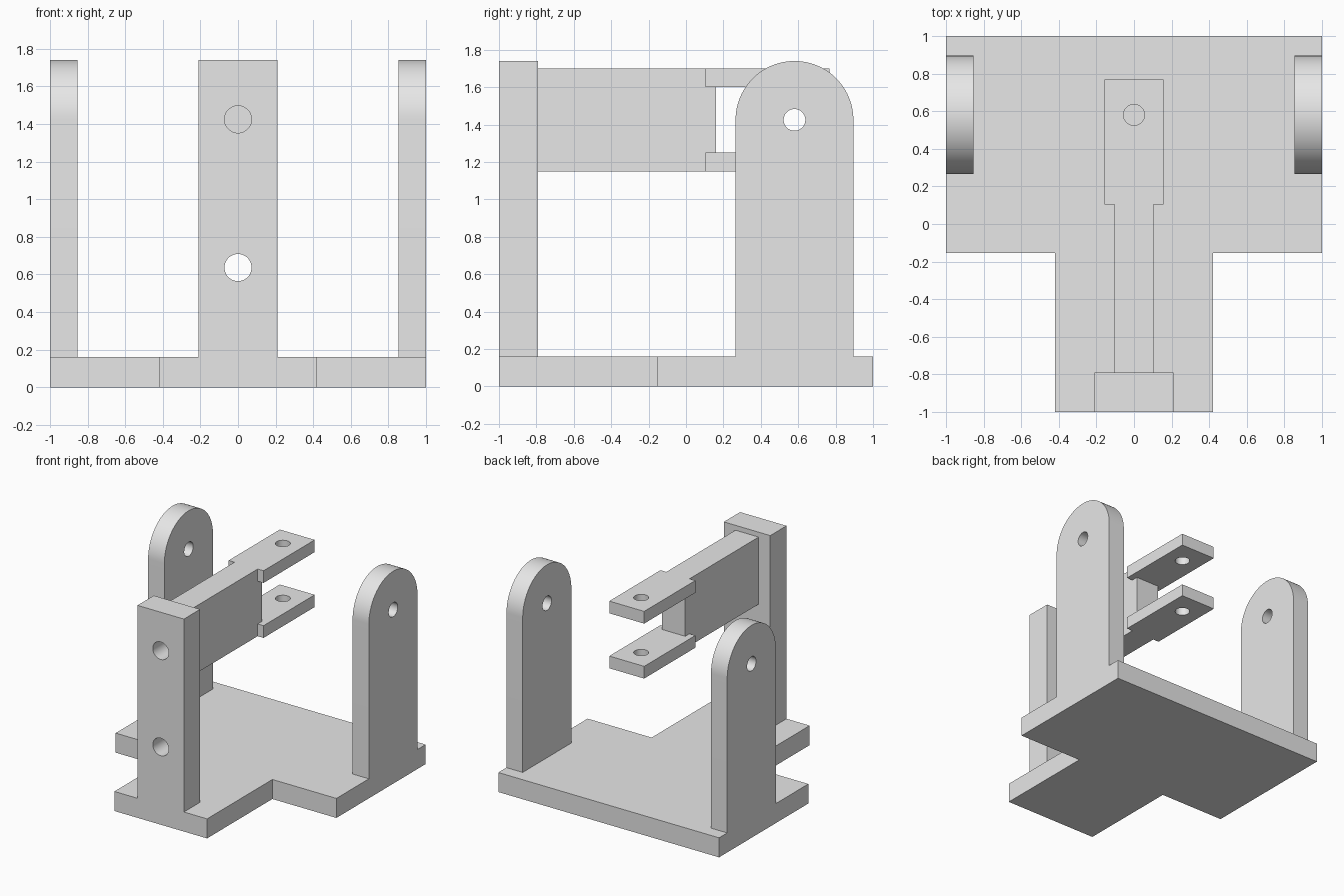
import bpy
import bmesh
from math import sin, cos, pi, radians
from mathutils import Matrix, Vector

cube = bpy.data.objects.get("Cube")
if cube:
    bpy.data.objects.remove(cube, do_unlink=True)

GREY = (0.8, 0.8, 0.8, 1.0)
grey = bpy.data.materials.new("plain_grey")
grey.use_nodes = True
grey.diffuse_color = GREY
grey.node_tree.nodes["Principled BSDF"].inputs["Base Color"].default_value = GREY


def prism(name, outline, direction):
    """Solid made by sweeping a flat outline along a direction."""
    bm = bmesh.new()
    face = bm.faces.new([bm.verts.new(p) for p in outline])
    swept = bmesh.ops.extrude_face_region(bm, geom=[face])
    verts = [g for g in swept["geom"] if isinstance(g, bmesh.types.BMVert)]
    bmesh.ops.translate(bm, verts=verts, vec=direction)
    bmesh.ops.recalc_face_normals(bm, faces=bm.faces[:])
    mesh = bpy.data.meshes.new(name)
    bm.to_mesh(mesh)
    bm.free()
    mesh.materials.append(grey)
    obj = bpy.data.objects.new(name, mesh)
    bpy.context.collection.objects.link(obj)
    return obj


def box(name, x, y, z):
    outline = [(x[0], y[0], z[0]), (x[1], y[0], z[0]),
               (x[1], y[1], z[0]), (x[0], y[1], z[0])]
    return prism(name, outline, (0, 0, z[1] - z[0]))


def drill(obj, centre, axis, radius, depth=0.5):
    """Cut a round hole through an object."""
    bm = bmesh.new()
    turn = Vector((0, 0, 1)).rotation_difference(Vector(axis)).to_matrix().to_4x4()
    bmesh.ops.create_cone(bm, cap_ends=True, segments=48, radius1=radius,
                          radius2=radius, depth=depth,
                          matrix=Matrix.Translation(centre) @ turn)
    mesh = bpy.data.meshes.new("hole_cutter")
    bm.to_mesh(mesh)
    bm.free()
    mesh.materials.append(grey)
    cutter = bpy.data.objects.new("hole_cutter", mesh)
    cutter.hide_render = True
    bpy.context.collection.objects.link(cutter)
    mod = obj.modifiers.new("hole", 'BOOLEAN')
    mod.operation, mod.solver, mod.object = 'DIFFERENCE', 'EXACT', cutter
    graph = bpy.context.evaluated_depsgraph_get()
    cut = bpy.data.meshes.new_from_object(obj.evaluated_get(graph))
    obj.modifiers.clear()
    obj.data = cut
    bpy.data.objects.remove(cutter, do_unlink=True)


def smooth(obj):
    bpy.ops.object.select_all(action='DESELECT')
    obj.select_set(True)
    bpy.context.view_layer.objects.active = obj
    bpy.ops.object.shade_smooth_by_angle(angle=radians(30))


BASE_TOP = 0.16
PIVOT_Y, PIVOT_Z = 0.58, 1.425

# T-shaped base plate
half = [(0.42, -1), (0.42, -0.155), (1, -0.155), (1, 1)]
tee = half + [(-x, y) for x, y in reversed(half)]
prism("base_plate", [(x, y, 0) for x, y in tee], (0, 0, BASE_TOP))

# Front post with two bolt holes
post = box("front_post", (-0.21, 0.21), (-1, -0.79), (BASE_TOP, 1.74))
for z in (0.637, PIVOT_Z):
    drill(post, (0, -0.9, z), (0, 1, 0), 0.072)
smooth(post)

# Arm reaching back from the post, with a short web between the prongs
box("arm", (-0.105, 0.105), (-0.79, 0.105), (1.15, 1.7))
box("arm_web", (-0.105, 0.105), (0.105, 0.16), (1.25, 1.6))

# Fork prongs with a pin hole each
for name, z in (("lower_prong", 1.15), ("upper_prong", 1.6)):
    prong = box(name, (-0.158, 0.158), (0.105, 0.767), (z, z + 0.1))
    drill(prong, (0, PIVOT_Y, z + 0.05), (0, 0, 1), 0.056, 0.3)
    smooth(prong)

# Round-topped side lugs with a pivot hole each
R, STEPS = 0.315, 48
for name, side in (("left_lug", 1), ("right_lug", -1)):
    arch = [(side, PIVOT_Y + R * cos(pi * i / STEPS), PIVOT_Z + R * sin(pi * i / STEPS))
            for i in range(STEPS + 1)]
    arch += [(side, PIVOT_Y - R, BASE_TOP), (side, PIVOT_Y + R, BASE_TOP)]
    lug = prism(name, arch, (-side * 0.147, 0, 0))
    drill(lug, (side * 0.92, PIVOT_Y, PIVOT_Z), (1, 0, 0), 0.058)
    smooth(lug)
